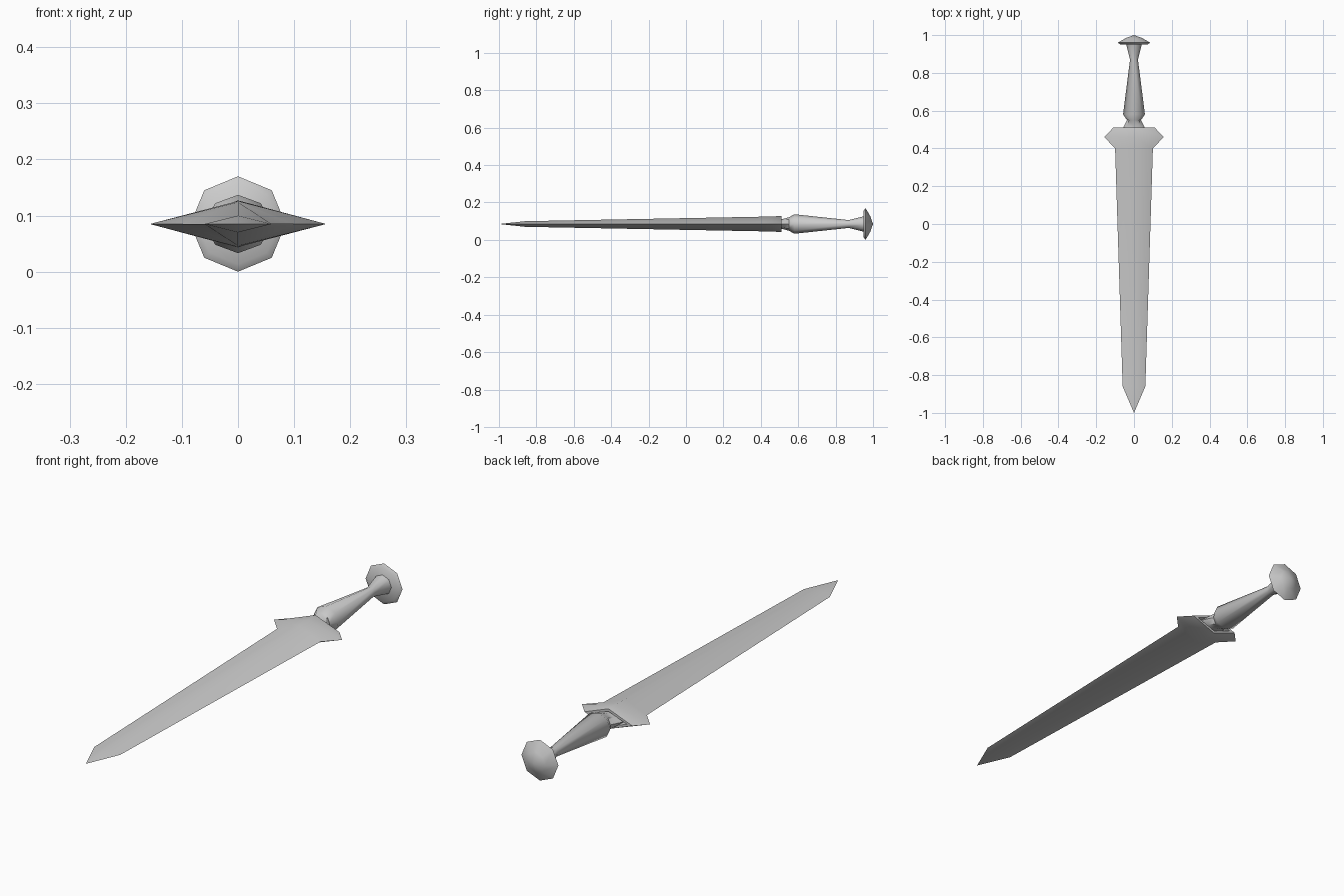
import bpy, bmesh, math

cube = bpy.data.objects.get("Cube")
if cube:
    bpy.data.objects.remove(cube, do_unlink=True)

AXIS_Z = 0.085

metal = bpy.data.materials.new("plain grey")
metal.use_nodes = True
GREY = (0.6, 0.6, 0.6, 1)
metal.diffuse_color = GREY
metal.node_tree.nodes["Principled BSDF"].inputs["Base Color"].default_value = GREY


def loft(name, sections, sides, angle):
    """Skin elliptical rings (y, half width, half height) along the y axis.
    A zero-width section becomes a point."""
    bm = bmesh.new()
    rings = []
    for y, rx, rz in sections:
        if rx == 0:
            rings.append([bm.verts.new((0, y, AXIS_Z))])
            continue
        rings.append([bm.verts.new((rx * math.cos(2 * math.pi * i / sides), y,
                                    AXIS_Z + rz * math.sin(2 * math.pi * i / sides)))
                      for i in range(sides)])
    for a, b in zip(rings, rings[1:]):
        for i in range(sides):
            j = (i + 1) % sides
            quad = [a[i % len(a)], a[j % len(a)], b[j % len(b)], b[i % len(b)]]
            bm.faces.new(list(dict.fromkeys(quad)))
    for ring in (rings[0], rings[-1]):
        if len(ring) > 1:
            bm.faces.new(ring)
    bmesh.ops.recalc_face_normals(bm, faces=bm.faces)
    mesh = bpy.data.meshes.new(name)
    bm.to_mesh(mesh)
    bm.free()
    mesh.materials.append(metal)
    obj = bpy.data.objects.new(name, mesh)
    bpy.context.collection.objects.link(obj)
    bpy.ops.object.select_all(action='DESELECT')
    obj.select_set(True)
    bpy.context.view_layer.objects.active = obj
    bpy.ops.object.shade_smooth_by_angle(angle=math.radians(angle))
    return obj


# Diamond-section blade flowing into the flared guard, with a recessed back
loft("blade_and_guard", [
    (-1.0, 0, 0),
    (-0.86, 0.06, 0.015),
    (0.40, 0.10, 0.039),
    (0.46, 0.157, 0.041),
    (0.51, 0.11, 0.042),
    (0.51, 0.085, 0.031),
    (0.48, 0.075, 0.027),
], 4, 50)

# Eight-sided grip, swelling near the guard
loft("grip", [
    (0.48, 0.065, 0.022),
    (0.515, 0.055, 0.026),
    (0.55, 0.037, 0.036),
    (0.58, 0.058, 0.052),
    (0.87, 0.021, 0.021),
    (0.955, 0.042, 0.042),
], 8, 50)

# Eight-sided pommel cap
loft("pommel", [
    (0.95, 0.072, 0.072),
    (0.96, 0.085, 0.085),
    (0.985, 0.042, 0.042),
    (1.0, 0, 0),
], 8, 40)
